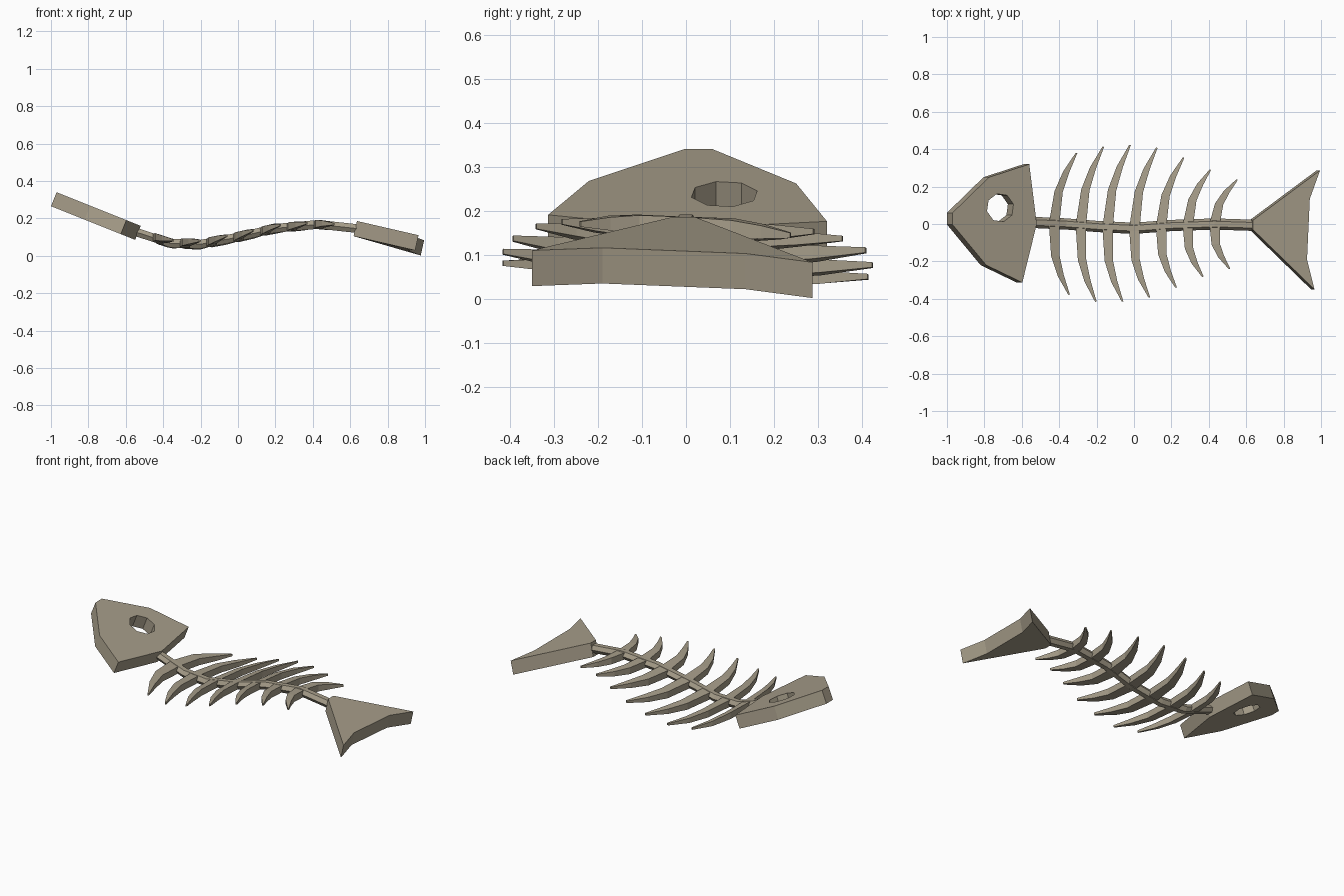
import bpy, bmesh
from math import cos, sin, pi
from mathutils import Vector

if "Cube" in bpy.data.objects:
    bpy.data.objects.remove(bpy.data.objects["Cube"])

bone = bpy.data.materials.new("bone")
bone.diffuse_color = (0.38, 0.335, 0.25, 1)
bone.use_nodes = True
bone.node_tree.nodes["Principled BSDF"].inputs["Base Color"].default_value = bone.diffuse_color


def finish(name, bm):
    bmesh.ops.recalc_face_normals(bm, faces=bm.faces)
    me = bpy.data.meshes.new(name)
    bm.to_mesh(me)
    bm.free()
    me.materials.append(bone)
    ob = bpy.data.objects.new(name, me)
    bpy.context.collection.objects.link(ob)
    return ob


def prism(name, top, offset):
    """Slab from a top outline and the same outline shifted by offset."""
    bm = bmesh.new()
    a = [bm.verts.new(p) for p in top]
    b = [bm.verts.new(Vector(p) + Vector(offset)) for p in top]
    n = len(a)
    bm.faces.new(a)
    bm.faces.new(b[::-1])
    for i in range(n):
        j = (i + 1) % n
        bm.faces.new((a[i], b[i], b[j], a[j]))
    return finish(name, bm)


def loft(name, rings):
    """Closed skin over a row of equal point rings."""
    bm = bmesh.new()
    rings = [[bm.verts.new(p) for p in ring] for ring in rings]
    n = len(rings[0])
    for r, s in zip(rings, rings[1:]):
        for k in range(n):
            m = (k + 1) % n
            bm.faces.new((r[k], r[m], s[m], s[k]))
    bm.faces.new(rings[0])
    bm.faces.new(rings[-1][::-1])
    return finish(name, bm)


def head_z(x):
    return 0.34 - 0.4 * (x + 0.97)


# Head: tilted slab with an eye hole cut through it
outline = [(-0.97, 0.06), (-0.97, -0.003), (-0.79, -0.22), (-0.597, -0.313),
           (-0.52, 0.0), (-0.56, 0.32), (-0.775, 0.25)]
head = prism("head", [(x, y, head_z(x)) for x, y in outline], (-0.03, 0, -0.075))
eye = []
for i in range(8):
    a = 2 * pi * i / 8 + 0.25
    x, y = -0.715 + 0.073 * cos(a), 0.087 + 0.077 * sin(a)
    eye.append((x + 0.03, y, head_z(x) + 0.075))
cutter = prism("eye_cutter", eye, (-0.09, 0, -0.225))
cutter.hide_render = True
cutter.hide_viewport = True
mod = head.modifiers.new("eye_hole", 'BOOLEAN')
mod.operation = 'DIFFERENCE'
mod.solver = 'EXACT'
mod.object = cutter

# Tail fin: flared slab
prism("tail_fin",
      [(0.636, 0.02, 0.186), (0.636, -0.03, 0.186), (0.965, -0.35, 0.11),
       (0.925, -0.19, 0.116), (0.94, 0.135, 0.103), (0.995, 0.287, 0.083)],
      (-0.018, 0, -0.081))

# Spine: wavy six-sided rod
PATH = [(-0.57, 0.01, 0.135), (-0.36, 0.0, 0.067), (-0.2, -0.013, 0.062),
        (0.0, -0.023, 0.10), (0.2, -0.008, 0.147), (0.43, 0.0, 0.168),
        (0.67, -0.008, 0.142)]


def spine_at(x):
    for p, q in zip(PATH, PATH[1:]):
        if x <= q[0]:
            break
    return Vector(p).lerp(Vector(q), (x - p[0]) / (q[0] - p[0]))


ANGLES = [k * pi / 3 for k in range(6)]
loft("spine", [[(x, y + 0.03 * cos(a), z + 0.027 * sin(a)) for a in ANGLES]
               for x, y, z in PATH])

# Ribs: tapered, swept-back blades on both sides of the spine
# station: fraction of reach, sweep, half width, half thickness
STATIONS = [(0.0, 0.0, 0.028, 0.021), (0.45, 0.015, 0.022, 0.020),
            (0.73, 0.05, 0.016, 0.015), (1.0, 0.10, 0.004, 0.006)]
UPPER = [0.38, 0.413, 0.423, 0.408, 0.355, 0.29, 0.237]
LOWER = [0.378, 0.415, 0.415, 0.393, 0.34, 0.282, 0.24]


def rib(name, root_x, reach, side):
    rings = []
    for f, sweep, w, t in STATIONS:
        x = root_x + sweep + side * 0.02 * f
        y = spine_at(root_x).y * (1 - f) + side * reach * f
        rings.append([(x + sx * w, y - side * sx * w * 0.3 * f,
                       spine_at(x + sx * w).z - 0.045 * y + sz * t)
                      for sx, sz in ((-1, -1), (1, -1), (1, 1), (-1, 1))])
    loft(name, rings)


for i in range(7):
    rx = -0.427 + 0.143 * i
    rib(f"upper_rib_{i + 1}", rx, UPPER[i], 1)
    rib(f"lower_rib_{i + 1}", rx, LOWER[i], -1)
